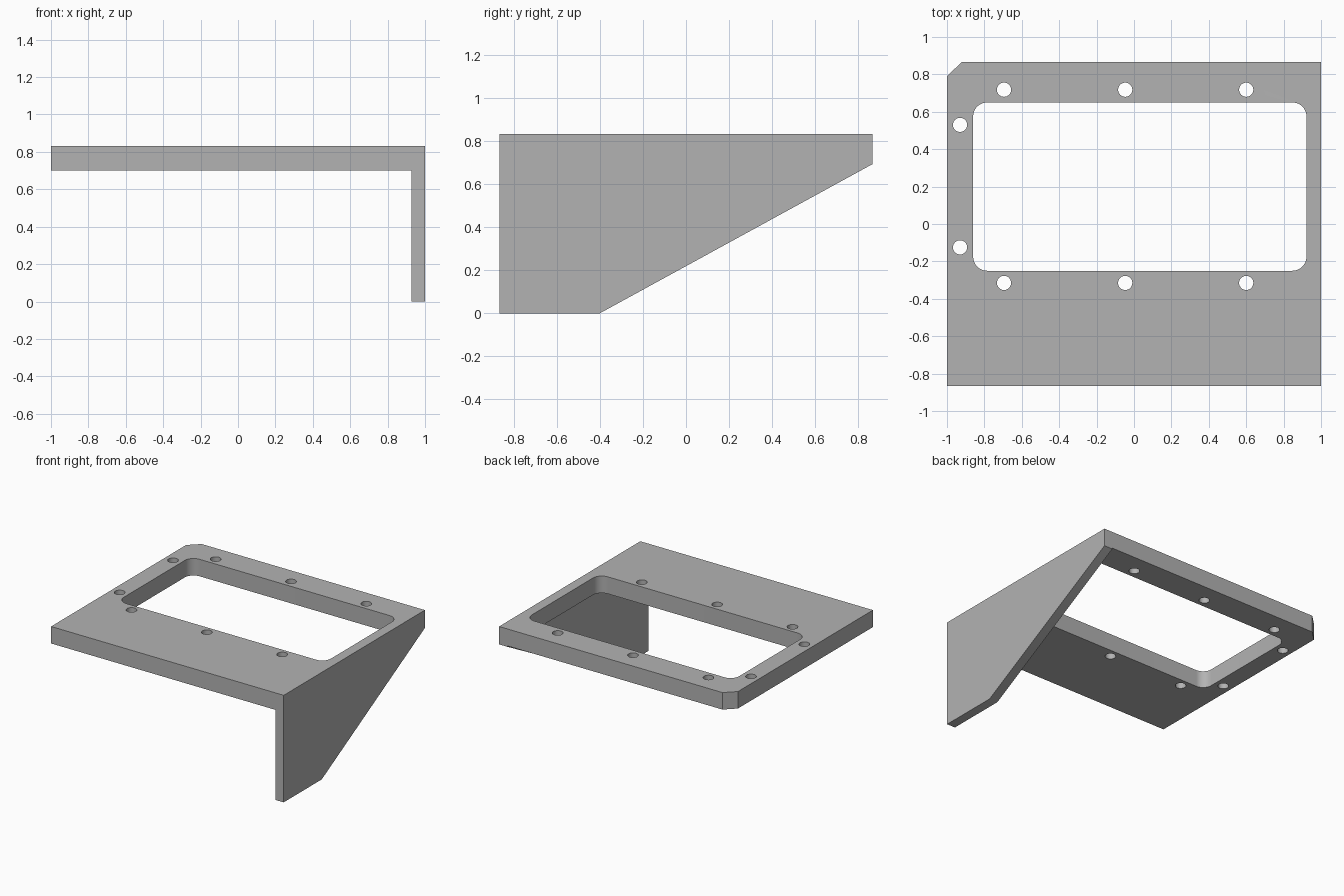
import bpy, bmesh, math
from mathutils import Matrix

cube = bpy.data.objects.get("Cube")
if cube:
    bpy.data.objects.remove(cube)

X, Y = 1.0, 0.867            # half width and half depth
PLATE_LOW, PLATE_TOP = 0.70, 0.832
FLANGE_IN = 0.928
HOLE_R = 0.038

grey = bpy.data.materials.new("matte grey")
grey.use_nodes = True
grey.diffuse_color = (0.45, 0.45, 0.45, 1)
grey.node_tree.nodes["Principled BSDF"].inputs["Base Color"].default_value = grey.diffuse_color


def arc(cx, cy, r, start, sweep, n):
    """Points along an arc, angles in degrees."""
    angles = [math.radians(start + sweep * i / n) for i in range(n + 1)]
    return [(cx + r * math.cos(a), cy + r * math.sin(a)) for a in angles]


def rounded_rect(x0, x1, y0, y1, r):
    corners = [(x1 - r, y1 - r), (x0 + r, y1 - r), (x0 + r, y0 + r), (x1 - r, y0 + r)]
    return [p for i, (cx, cy) in enumerate(corners) for p in arc(cx, cy, r, 90 * i, 90, 10)]


def slab(name, loops, thickness, matrix):
    """Extruded outline; loops after the first become openings."""
    curve = bpy.data.curves.new(name, "CURVE")
    curve.dimensions = "2D"
    curve.fill_mode = "BOTH"
    curve.extrude = thickness / 2
    for loop in loops:
        spline = curve.splines.new("POLY")
        spline.points.add(len(loop) - 1)
        for point, (u, v) in zip(spline.points, loop):
            point.co = (u, v, 0, 1)
        spline.use_cyclic_u = True
    temp = bpy.data.objects.new(name + "_curve", curve)
    bpy.context.collection.objects.link(temp)
    graph = bpy.context.evaluated_depsgraph_get()
    mesh = bpy.data.meshes.new_from_object(temp.evaluated_get(graph))
    bpy.data.objects.remove(temp)
    mesh.transform(matrix)
    mesh.materials.clear()
    mesh.materials.append(grey)
    bm = bmesh.new()
    bm.from_mesh(mesh)
    bmesh.ops.remove_doubles(bm, verts=bm.verts, dist=1e-5)
    bmesh.ops.recalc_face_normals(bm, faces=bm.faces)
    bm.to_mesh(mesh)
    bm.free()
    obj = bpy.data.objects.new(name, mesh)
    bpy.context.collection.objects.link(obj)
    return obj


# Top plate with one clipped corner, a rounded window and screw holes
outline = [(-X, -Y), (X, -Y), (X, Y), (-0.92, Y), (-X, 0.79)]
window = rounded_rect(-0.86, 0.922, -0.25, 0.65, 0.075)
hole_centres = [(x, y) for x in (-0.695, -0.047, 0.60) for y in (-0.315, 0.718)]
hole_centres += [(-0.93, -0.125), (-0.93, 0.53)]
holes = [arc(x, y, HOLE_R, 0, 360, 32)[:-1] for x, y in hole_centres]
plate = slab("top_plate", [outline, window] + holes, PLATE_TOP - PLATE_LOW,
             Matrix.Translation((0, 0, (PLATE_LOW + PLATE_TOP) / 2)))

# Tapered side flange, its profile drawn in y and z
profile = [(-Y, 0), (-0.4, 0), (Y, 0.693), (Y, PLATE_LOW), (-Y, PLATE_LOW)]
yz_to_world = Matrix(((0, 0, 1, (FLANGE_IN + X) / 2), (1, 0, 0, 0), (0, 1, 0, 0), (0, 0, 0, 1)))
flange = slab("side_flange", [profile], X - FLANGE_IN, yz_to_world)

# Flat faces with smooth rounded corners and holes
for obj in (plate, flange):
    bpy.ops.object.select_all(action="DESELECT")
    obj.select_set(True)
    bpy.context.view_layer.objects.active = obj
    bpy.ops.object.shade_smooth_by_angle(angle=math.radians(30))
